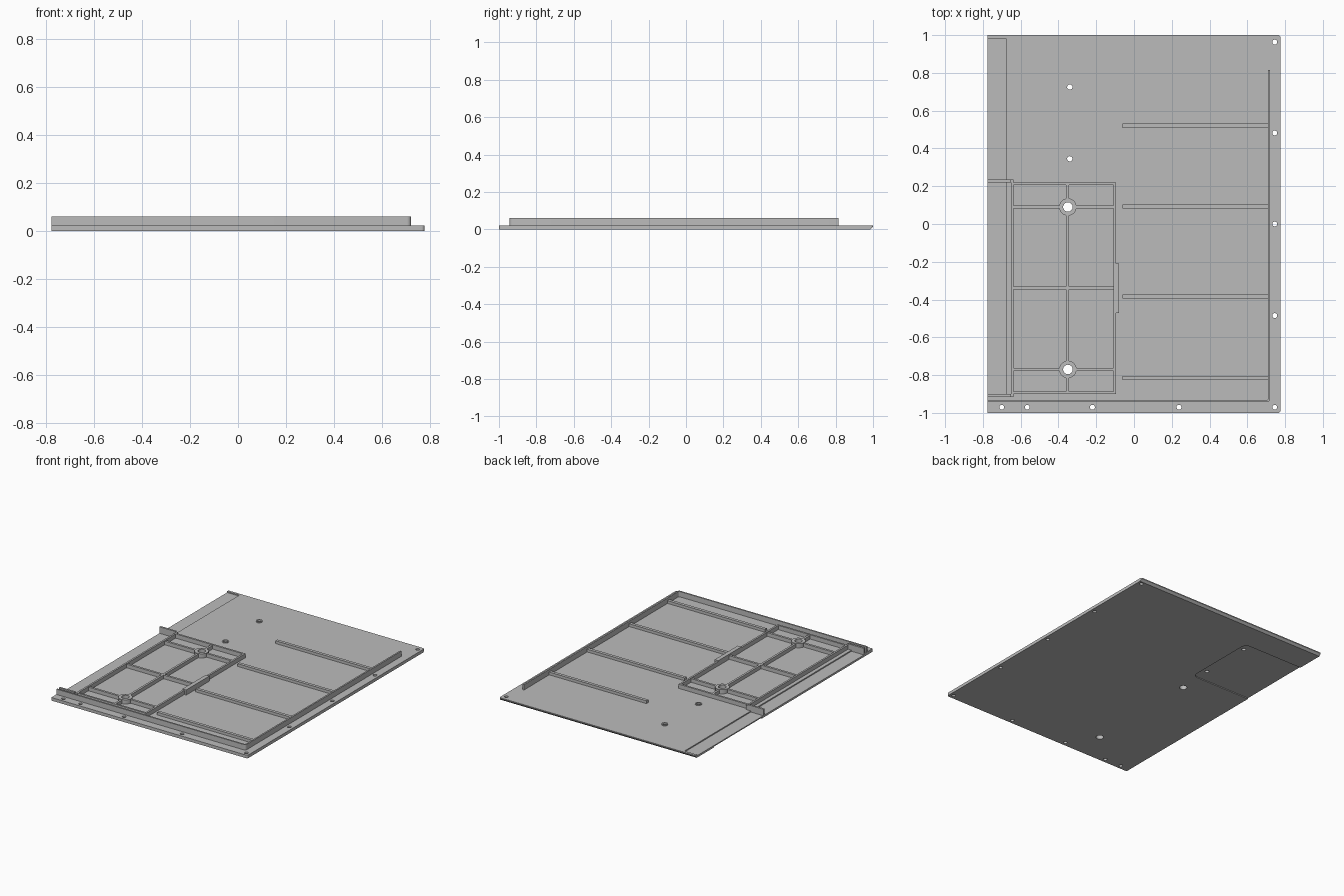
import bpy, bmesh, math
from mathutils import Vector

if "Cube" in bpy.data.objects:
    bpy.data.objects.remove(bpy.data.objects["Cube"], do_unlink=True)

grey = bpy.data.materials.new("plain_grey")
grey.use_nodes = True
grey.diffuse_color = (0.5, 0.5, 0.5, 1)
grey.node_tree.nodes["Principled BSDF"].inputs["Base Color"].default_value = (0.5, 0.5, 0.5, 1)

TOP = 0.022       # upper face of the plate
WALL = 0.06       # top of the tall walls
FRAME = 0.052     # top of the mounting frame
RIB = 0.042       # top of the stiffening ribs


def prism(name, points, z0, z1):
    """Extrude a counter-clockwise outline from z0 to z1."""
    bm = bmesh.new()
    face = bm.faces.new([bm.verts.new((x, y, z0)) for x, y in points])
    new = bmesh.ops.extrude_face_region(bm, geom=[face])["geom"]
    bmesh.ops.translate(bm, vec=(0, 0, z1 - z0),
                        verts=[v for v in new if isinstance(v, bmesh.types.BMVert)])
    bmesh.ops.recalc_face_normals(bm, faces=bm.faces)
    mesh = bpy.data.meshes.new(name)
    bm.to_mesh(mesh)
    bm.free()
    mesh.materials.append(grey)
    obj = bpy.data.objects.new(name, mesh)
    bpy.context.collection.objects.link(obj)
    return obj


def box(name, x0, x1, y0, y1, z0, z1):
    return prism(name, [(x0, y0), (x1, y0), (x1, y1), (x0, y1)], z0, z1)


def arc(cx, cy, r, a0, a1, n=6):
    angles = [math.radians(a0 + (a1 - a0) * i / n) for i in range(n + 1)]
    return [(cx + r * math.cos(a), cy + r * math.sin(a)) for a in angles]


def cylinder(name, x, y, r, z0, z1, n=32):
    return prism(name, arc(x, y, r, 0, 360, n)[:-1], z0, z1)


def cut(obj, cutters):
    for cutter in cutters:
        cutter.hide_render = True
        mod = obj.modifiers.new("cut", "BOOLEAN")
        mod.operation = "DIFFERENCE"
        mod.solver = "EXACT"
        mod.object = cutter
    bpy.context.view_layer.update()
    graph = bpy.context.evaluated_depsgraph_get()
    mesh = bpy.data.meshes.new_from_object(obj.evaluated_get(graph))
    obj.modifiers.clear()
    obj.data = mesh


# Base plate with rounded outer corners and a chamfer under the back edge
outline = ([(-0.775, -1)] + arc(0.763, -0.988, 0.012, -90, 0)
           + arc(0.763, 0.988, 0.012, 0, 90) + [(-0.775, 1)])
plate = prism("base_plate", outline, 0, TOP)
bm = bmesh.new()
bm.from_mesh(plate.data)
bmesh.ops.bisect_plane(bm, geom=bm.verts[:] + bm.edges[:] + bm.faces[:],
                       plane_co=Vector((0, 0.985, 0)), plane_no=Vector((0, 1, -1)),
                       clear_outer=True)
bmesh.ops.holes_fill(bm, edges=[e for e in bm.edges if e.is_boundary], sides=0)
bmesh.ops.recalc_face_normals(bm, faces=bm.faces)
bm.to_mesh(plate.data)
bm.free()

# Cutters: screw holes, boss holes, lowered side strip, underside pocket
screw_spots = ([(0.745, y) for y in (-0.97, -0.485, 0, 0.482, 0.963)]
               + [(x, -0.97) for x in (-0.7, -0.565, -0.22, 0.238)])
screw_holes = [cylinder("screw_hole_cutter", x, y, 0.013, -0.1, 0.1, 20) for x, y in screw_spots]

collar_spots = [(-0.34, 0.725), (-0.34, 0.345)]
collar_holes = [cylinder("collar_hole_cutter", x, y, 0.014, -0.1, 0.1, 24) for x, y in collar_spots]

boss_spots = [(-0.35, 0.09), (-0.35, -0.77)]
boss_holes = [cylinder("boss_hole_cutter", x, y, 0.025, -0.1, 0.1) for x, y in boss_spots]

strip = box("strip_cutter", -0.9, -0.677, -0.908, 0.983, 0.014, 0.1)
pocket = prism("pocket_cutter", [(-0.9, 0.25)] + arc(-0.34, 0.29, 0.04, -90, 0)
               + arc(-0.34, 0.75, 0.04, 0, 90) + [(-0.9, 0.79)], -0.1, 0.006)
cut(plate, screw_holes + collar_holes + boss_holes + [strip, pocket])

# Tall wall along the front and the +x side, rounded at the corner
prism("edge_wall", [(-0.775, -0.943)] + arc(0.702, -0.925, 0.018, -90, 0)
      + [(0.72, 0.815), (0.709, 0.815)] + arc(0.702, -0.925, 0.007, 0, -90)
      + [(-0.775, -0.932)], TOP - 0.002, WALL)

# Long stiffening ribs
for y in (0.52, 0.092, -0.383, -0.815):
    box("stiffening_rib", -0.06, 0.712, y - 0.011, y + 0.011, TOP - 0.002, RIB)

# Mounting frame
LOW = TOP - 0.002
box("frame_left_wall", -0.65, -0.637, -0.915, 0.235, LOW, FRAME)
box("frame_right_wall", -0.108, -0.095, -0.9, 0.22, LOW, FRAME)
box("frame_back_wall", -0.64, -0.096, 0.206, 0.22, LOW, FRAME)
box("frame_front_wall", -0.64, -0.096, -0.9, -0.887, LOW, FRAME)
box("frame_tab", -0.109, -0.08, -0.47, -0.21, LOW, WALL - 0.001)

# Arms joining the frame to the side edge
for y in (0.221, -0.915):
    box("side_arm", -0.775, -0.65, y, y + 0.014, 0.012, WALL)

# Cross ribs inside the frame and the two round bosses
cross = [box("frame_long_rib", -0.36, -0.345, -0.89, 0.21, LOW, FRAME - 0.004)]
for y in (0.09, -0.34, -0.77):
    cross.append(box("frame_cross_rib", -0.64, -0.105, y - 0.008, y + 0.008, LOW, FRAME - 0.004))
for x, y in boss_spots:
    cross.append(cylinder("frame_boss", x, y, 0.046, LOW, FRAME))
for part in cross:
    cut(part, boss_holes)

# Small raised collars
for x, y in collar_spots:
    cut(cylinder("screw_collar", x, y, 0.022, LOW, TOP + 0.006), collar_holes)

# Remove the cutters and smooth the round parts
for helper in screw_holes + collar_holes + boss_holes + [strip, pocket]:
    bpy.data.objects.remove(helper, do_unlink=True)
bpy.ops.object.select_all(action="DESELECT")
for obj in bpy.context.collection.objects:
    if obj.type == "MESH":
        obj.select_set(True)
        bpy.context.view_layer.objects.active = obj
bpy.ops.object.shade_smooth_by_angle(angle=math.radians(30))
